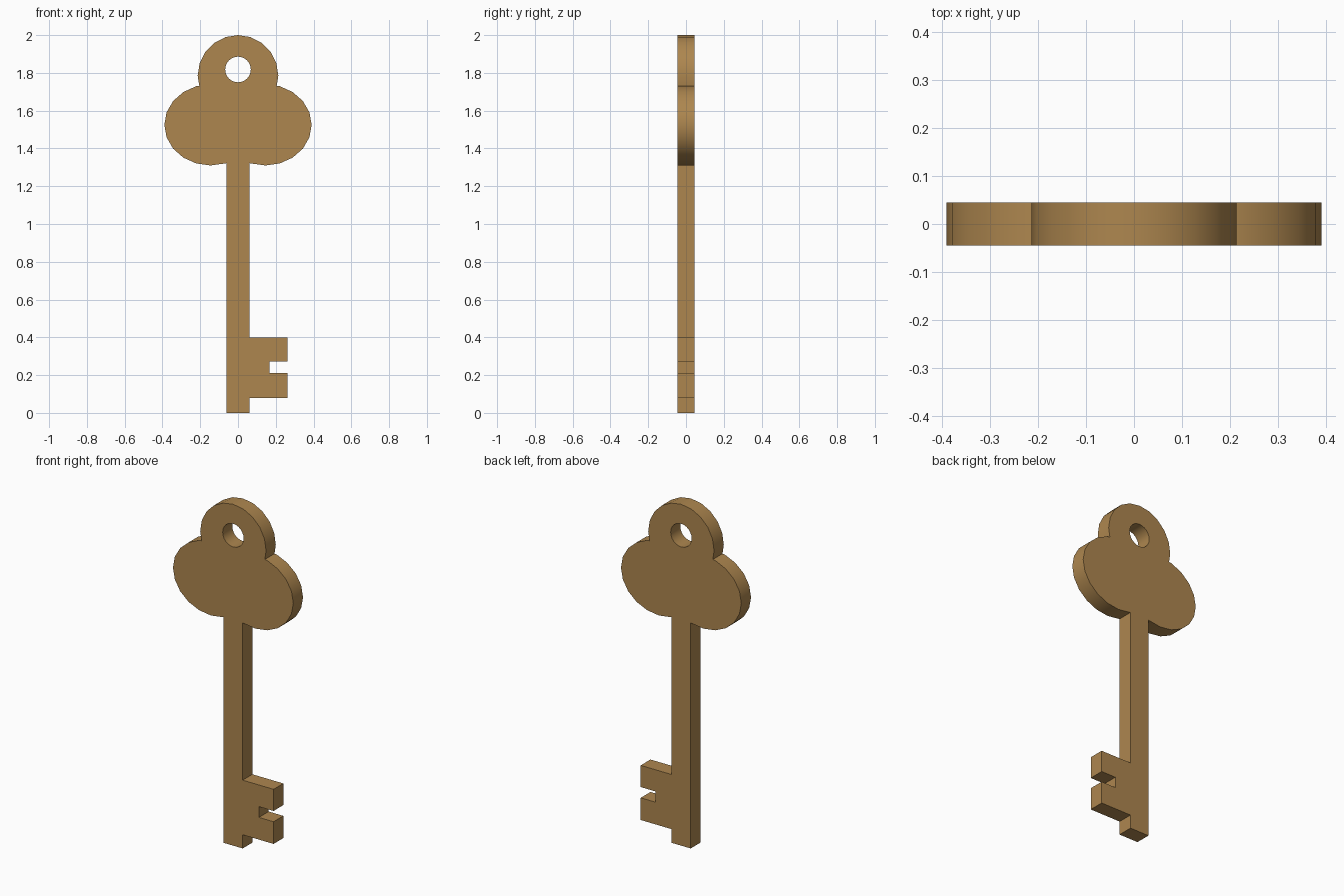
import bpy, bmesh, math

if "Cube" in bpy.data.objects:
    bpy.data.objects.remove(bpy.data.objects["Cube"])

HALF = 0.045   # half thickness
SHAFT = 0.062  # half width of shaft


def arc(cx, cz, rx, rz, start, end, step):
    """Points on an ellipse, angles in degrees."""
    n = round((end - start) / step)
    return [(cx + rx * math.cos(math.radians(start + i * step)),
             cz + rz * math.sin(math.radians(start + i * step))) for i in range(n + 1)]


def mirror(points):
    return [(-x, z) for x, z in reversed(points)]


brass = bpy.data.materials.new("brass")
brass.diffuse_color = (0.42, 0.24, 0.078, 1)
brass.use_nodes = True
brass.node_tree.nodes["Principled BSDF"].inputs["Base Color"].default_value = brass.diffuse_color

# toothed bit, on the right of the shaft only
bit = [(-SHAFT, 0), (SHAFT, 0), (SHAFT, 0.08), (0.262, 0.08), (0.262, 0.21), (0.167, 0.21),
       (0.167, 0.273), (0.262, 0.273), (0.262, 0.40), (SHAFT, 0.40)]
# three-lobed bow: side lobe, top lobe, mirrored side lobe
side = [(SHAFT, 1.322)] + arc(0.145, 1.525, 0.245, 0.215, -108, 72, 18) + [(0.205, 1.731)]
top = arc(0, 1.785, 0.2135, 0.215, 0, 180, 18)
outline = bit + side + top + mirror(side)
# key ring hole
hole = arc(0, 1.818, 0.068, 0.068, 0, 345, 15)

# fill the profile and give it thickness
bm = bmesh.new()
for loop in (outline, hole):
    verts = [bm.verts.new((x, -HALF, z)) for x, z in loop]
    for i, v in enumerate(verts):
        bm.edges.new((verts[i - 1], v))
bmesh.ops.triangle_fill(bm, edges=bm.edges[:], use_beauty=True, normal=(0, -1, 0))
res = bmesh.ops.extrude_face_region(bm, geom=bm.faces[:], use_keep_orig=True)
new = [g for g in res["geom"] if isinstance(g, bmesh.types.BMVert)]
bmesh.ops.translate(bm, verts=new, vec=(0, 2 * HALF, 0))
bmesh.ops.recalc_face_normals(bm, faces=bm.faces[:])

mesh = bpy.data.meshes.new("key")
bm.to_mesh(mesh)
bm.free()
mesh.materials.append(brass)
key = bpy.data.objects.new("key", mesh)
bpy.context.collection.objects.link(key)
bpy.context.view_layer.objects.active = key
key.select_set(True)
bpy.ops.object.shade_smooth_by_angle(angle=math.radians(30))
